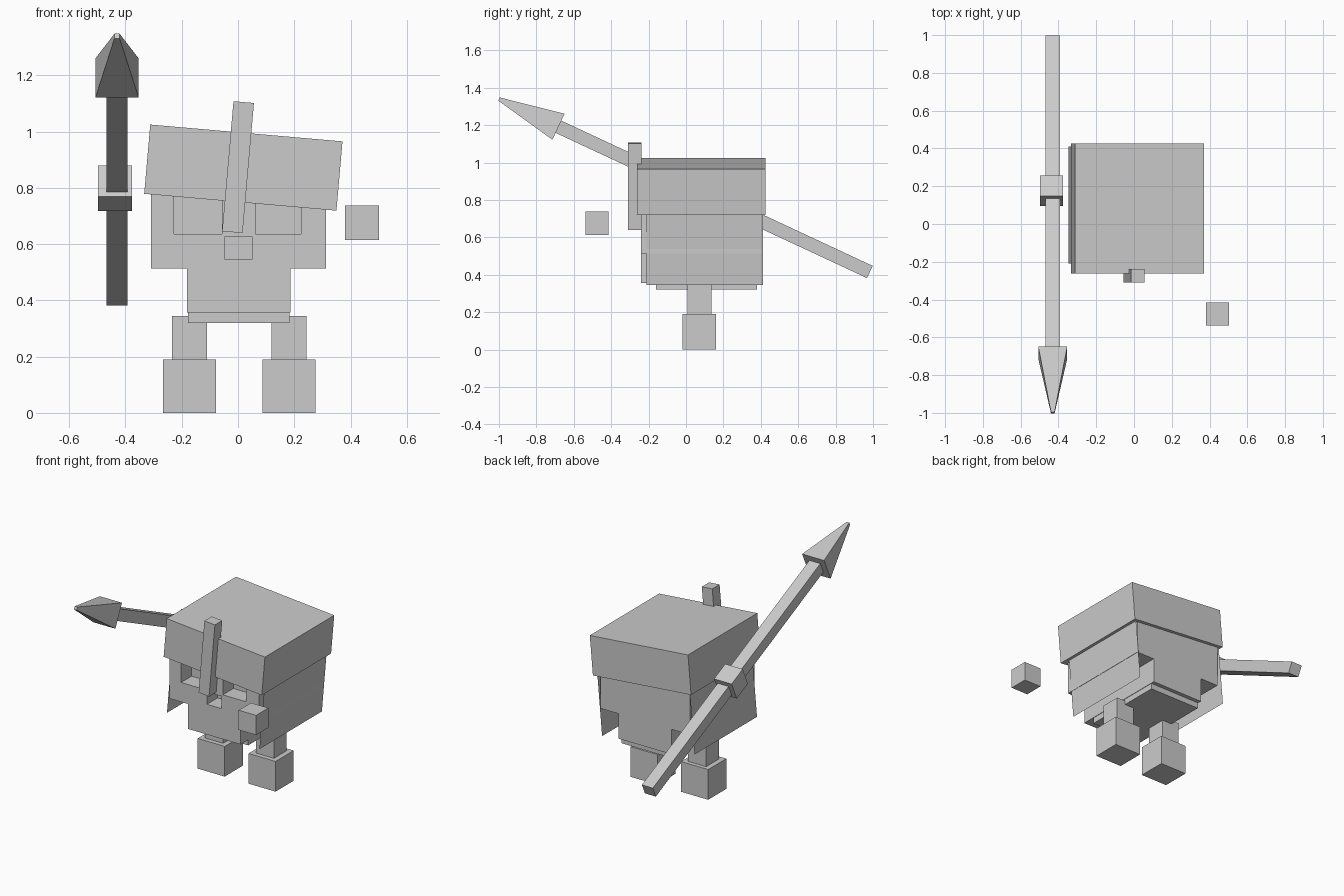
import bpy, bmesh
from math import radians
from mathutils import Matrix, Vector

if "Cube" in bpy.data.objects:
    bpy.data.objects.remove(bpy.data.objects["Cube"])


def add_mesh(name, verts, faces, matrix=Matrix()):
    me = bpy.data.meshes.new(name)
    me.from_pydata([matrix @ Vector(v) for v in verts], [], faces)
    bm = bmesh.new()
    bm.from_mesh(me)
    bmesh.ops.recalc_face_normals(bm, faces=bm.faces)
    bm.to_mesh(me)
    bm.free()
    ob = bpy.data.objects.new(name, me)
    bpy.context.collection.objects.link(ob)
    return ob


def box(name, x, y, z, matrix=Matrix(), taper=1.0):
    """Box from min/max ranges; taper scales the top about the local z axis."""
    verts = [(a * s, b * s, c) for c, s in ((z[0], 1), (z[1], taper))
             for a, b in ((x[0], y[0]), (x[1], y[0]), (x[1], y[1]), (x[0], y[1]))]
    faces = [(0, 1, 2, 3), (4, 5, 6, 7)] + [(i, (i + 1) % 4, (i + 1) % 4 + 4, i + 4) for i in range(4)]
    return add_mesh(name, verts, faces, matrix)


# Head: T-shaped profile extruded front to back
profile = [(-.31, .85), (-.31, .514), (-.181, .514), (-.181, .357),
           (.186, .357), (.186, .514), (.313, .514), (.313, .85)]
n = len(profile)
head = add_mesh("head",
                [(x, y, z) for y in (-.24, .405) for x, z in profile],
                [tuple(range(n)), tuple(range(n, 2 * n))] +
                [(i, (i + 1) % n, (i + 1) % n + n, i + n) for i in range(n)])

# Eye and mouth pockets
for name, x, z in (("left_eye_cutter", (-.228, -.057), (.636, .79)),
                   ("right_eye_cutter", (.062, .224), (.636, .79)),
                   ("mouth_cutter", (-.048, .052), (.547, .625))):
    cutter = box(name, x, (-.34, -.135), z)
    cutter.hide_render = True
    cutter.hide_viewport = True
    mod = head.modifiers.new(name, 'BOOLEAN')
    mod.operation = 'DIFFERENCE'
    mod.solver = 'EXACT'
    mod.object = cutter

# Tilted helmet with nose guard and thin side flaps
tilt = Matrix.Translation((.019, 0, .872)) @ Matrix.Rotation(radians(5), 4, 'Y')
box("helmet", (-.343, .343), (-.263, .426), (-.1235, .1235), tilt)
box("nose_guard", (-.0555, .0175), (-.311, -.238), (-.232, .232), tilt)
for side, x in (("left", -.324), ("right", .322)):
    add_mesh(side + "_helmet_flap",
             [(x, -.21, -.5), (x, .411, -.5), (x, .411, -.1), (x, -.21, -.1)],
             [(0, 1, 2, 3)], tilt)

# Lower body
box("pelvis", (-.178, .183), (-.16, .38), (.32, .37))

# Legs and feet
for side, cx in (("left", -.1725), ("right", .1815)):
    box(side + "_leg", (cx - .0625, cx + .0625), (.009, .135), (.18, .345))
    box(side + "_foot", (cx - .094, cx + .094), (-.02, .16), (0, .19))

# Free hand
box("open_hand", (.381, .502), (-.537, -.415), (.614, .738))

# Spear held in the other hand; local z runs towards the tip
aim = Matrix.Rotation(radians(65), 4, 'X')
grip = Matrix.Translation((-.437, .177, .798)) @ aim
box("spear_hand", (-.061, .061), (-.061, .061), (-.061, .061), grip)
spear = Matrix.Translation((-.43, .983, .415)) @ aim
box("spear_shaft", (-.038, .038), (-.036, .036), (0, 1.85), spear)
box("spear_head", (-.0765, .0765), (-.0765, .0765), (1.837, 2.188), spear, taper=.12)
